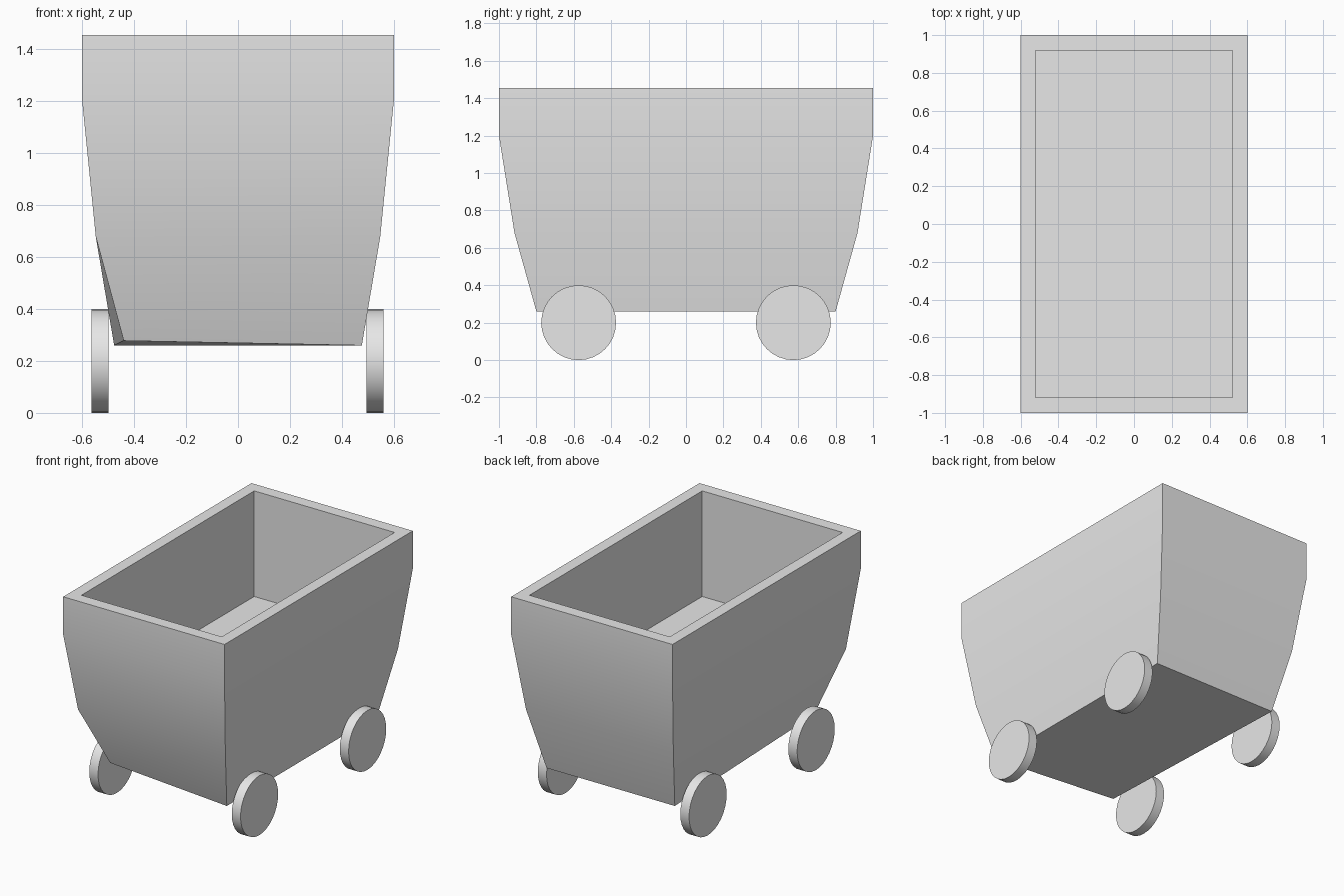
import bpy
import bmesh
import math
from mathutils import Matrix

cube = bpy.data.objects.get("Cube")
if cube:
    bpy.data.objects.remove(cube, do_unlink=True)

grey = bpy.data.materials.new("light grey")
grey.use_nodes = True
colour = (0.8, 0.8, 0.8, 1)
grey.diffuse_color = colour
grey.node_tree.nodes["Principled BSDF"].inputs["Base Color"].default_value = colour


def finish(bm, name):
    """Turn a bmesh into a smooth-by-angle object."""
    bmesh.ops.recalc_face_normals(bm, faces=bm.faces)
    mesh = bpy.data.meshes.new(name)
    bm.to_mesh(mesh)
    bm.free()
    mesh.materials.append(grey)
    obj = bpy.data.objects.new(name, mesh)
    bpy.context.collection.objects.link(obj)
    bpy.ops.object.select_all(action="DESELECT")
    obj.select_set(True)
    bpy.context.view_layer.objects.active = obj
    bpy.ops.object.shade_smooth_by_angle(angle=math.radians(30))
    return obj


# Tub: rectangular rings (half width, half length, height), up the outside, down the inside
rings = [
    (0.477, 0.80, 0.26),
    (0.548, 0.917, 0.68),
    (0.60, 1.00, 1.20),
    (0.60, 1.00, 1.455),
    (0.522, 0.918, 1.455),
    (0.522, 0.918, 0.745),
]
bm = bmesh.new()
loops = []
for w, l, z in rings:
    loops.append([bm.verts.new((sx * w, sy * l, z))
                  for sx, sy in ((-1, -1), (1, -1), (1, 1), (-1, 1))])
for low, high in zip(loops, loops[1:]):
    for i in range(4):
        j = (i + 1) % 4
        bm.faces.new((low[i], low[j], high[j], high[i]))
bm.faces.new(loops[0][::-1])
bm.faces.new(loops[-1])
# One lower front corner is pushed in
loops[0][0].co = (-0.44, -0.73, 0.278)
finish(bm, "wagon_tub")

# Wheels
for side, x in (("left", 0.528), ("right", -0.532)):
    for end, y in (("front", -0.574), ("back", 0.574)):
        bm = bmesh.new()
        bmesh.ops.create_cone(
            bm, cap_ends=True, segments=32, radius1=0.2, radius2=0.2, depth=0.065,
            matrix=Matrix.Translation((x, y, 0.2)) @ Matrix.Rotation(math.pi / 2, 4, "Y"))
        finish(bm, f"{end}_{side}_wheel")
